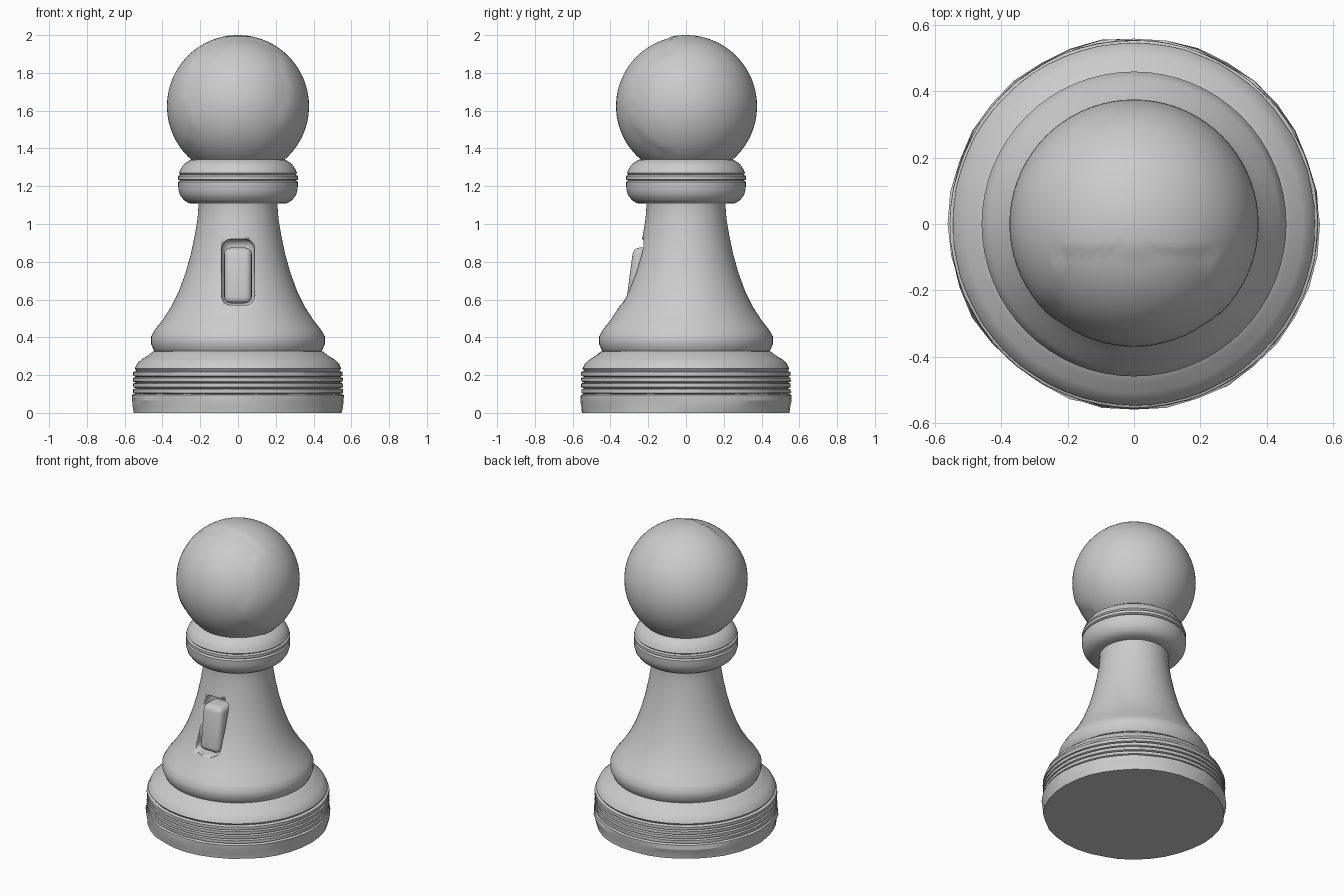
import bpy, bmesh, math, random
from mathutils import Vector

random.seed(4)
if "Cube" in bpy.data.objects:
    bpy.data.objects.remove(bpy.data.objects["Cube"])

grey = bpy.data.materials.new("stone_grey")
grey.use_nodes = True
colour = (0.6, 0.6, 0.6, 1)
grey.diffuse_color = colour
grey.node_tree.nodes["Principled BSDF"].inputs["Base Color"].default_value = colour


def finish(bm, name, angle=35):
    bmesh.ops.recalc_face_normals(bm, faces=bm.faces)
    mesh = bpy.data.meshes.new(name)
    bm.to_mesh(mesh)
    bm.free()
    mesh.materials.append(grey)
    ob = bpy.data.objects.new(name, mesh)
    bpy.context.collection.objects.link(ob)
    bpy.ops.object.select_all(action='DESELECT')
    ob.select_set(True)
    bpy.context.view_layer.objects.active = ob
    bpy.ops.object.shade_smooth_by_angle(angle=math.radians(angle))
    return ob


def lathe(name, profile, sides=64, wobble=0.0, angle=35):
    """Turn (radius, height) points about z, capped at both ends."""
    bm = bmesh.new()
    rings = []
    for r, z in profile:
        ring = []
        for i in range(sides):
            a = math.tau * i / sides
            rr = r + random.uniform(-wobble, wobble)
            ring.append(bm.verts.new((rr * math.cos(a), rr * math.sin(a), z)))
        rings.append(ring)
    for low, high in zip(rings, rings[1:]):
        for i in range(sides):
            j = (i + 1) % sides
            bm.faces.new((low[i], low[j], high[j], high[i]))
    bm.faces.new(rings[0][::-1])
    bm.faces.new(rings[-1])
    return finish(bm, name, angle)


def ridges(start, step, count, outer, depth):
    """Flat bands separated by narrow grooves."""
    points = []
    for i in range(count):
        z = start + i * step
        points += [(outer - depth, z), (outer, z + step * 0.2), (outer, z + step * 0.85)]
    return points


def pill(name, half_width, depth, z_low, z_high, y, lean, rounding):
    """Upright rounded block leaning along the body."""
    bm = bmesh.new()
    bmesh.ops.create_cube(bm, size=1)
    for v in bm.verts:
        v.co = Vector((v.co.x * half_width * 2, v.co.y * depth, v.co.z * (z_high - z_low)))
        v.co.y += y + lean * v.co.z
        v.co.z += (z_low + z_high) / 2
    bmesh.ops.bevel(bm, geom=bm.edges[:], offset=rounding, segments=4,
                    profile=0.5, affect='EDGES')
    return finish(bm, name)


# Rough-edged foot
foot = lathe("foot", [(0.55, 0), (0.553, 0.03), (0.561, 0.065), (0.56, 0.095), (0.54, 0.102)],
             sides=36, wobble=0.004, angle=20)

# Grooved plinth with rounded shoulder
lathe("plinth", [(0.53, 0.09)] + ridges(0.1, 0.03, 4, 0.555, 0.016) +
      [(0.538, 0.222), (0.547, 0.235), (0.535, 0.26), (0.51, 0.283),
       (0.475, 0.305), (0.45, 0.325), (0.40, 0.335)], wobble=0.0015)

# Flared body
body = lathe("body", [(0.42, 0.3), (0.445, 0.33), (0.46, 0.365), (0.46, 0.405), (0.44, 0.44),
                      (0.40, 0.49), (0.355, 0.56), (0.315, 0.64), (0.278, 0.74),
                      (0.25, 0.84), (0.229, 0.94), (0.214, 1.03), (0.209, 1.1), (0.215, 1.16)])

# Recess in the front of the body
cutter = pill("recess_cutter", 0.088, 0.24, 0.57, 0.92, -0.31, 0.18, 0.05)
cutter.hide_render = True
cutter.hide_viewport = True
cut = body.modifiers.new("recess", 'BOOLEAN')
cut.operation = 'DIFFERENCE'
cut.solver = 'EXACT'
cut.object = cutter

# Rounded plug standing in the recess
pill("front_plug", 0.073, 0.16, 0.58, 0.875, -0.218, 0.13, 0.035)

# Collar with two fine grooves
lathe("collar", [(0.2, 1.108), (0.262, 1.11), (0.288, 1.128), (0.308, 1.155), (0.316, 1.185),
                 (0.317, 1.222), (0.306, 1.23), (0.317, 1.236), (0.317, 1.254),
                 (0.306, 1.261), (0.313, 1.269), (0.303, 1.292), (0.285, 1.318),
                 (0.255, 1.338), (0.21, 1.352), (0.19, 1.38)])

# Ball head with a shallow sunken front panel
bm = bmesh.new()
bmesh.ops.create_uvsphere(bm, u_segments=72, v_segments=44, radius=0.376)
for v in bm.verts:
    edge = 0.25 + 0.02 * math.sin(v.co.z * 18)
    if v.co.y < -0.08 and abs(v.co.x) < edge:
        v.co *= 0.985
bmesh.ops.translate(bm, verts=bm.verts[:], vec=(0, 0, 1.624))
finish(bm, "ball_head", 60)
